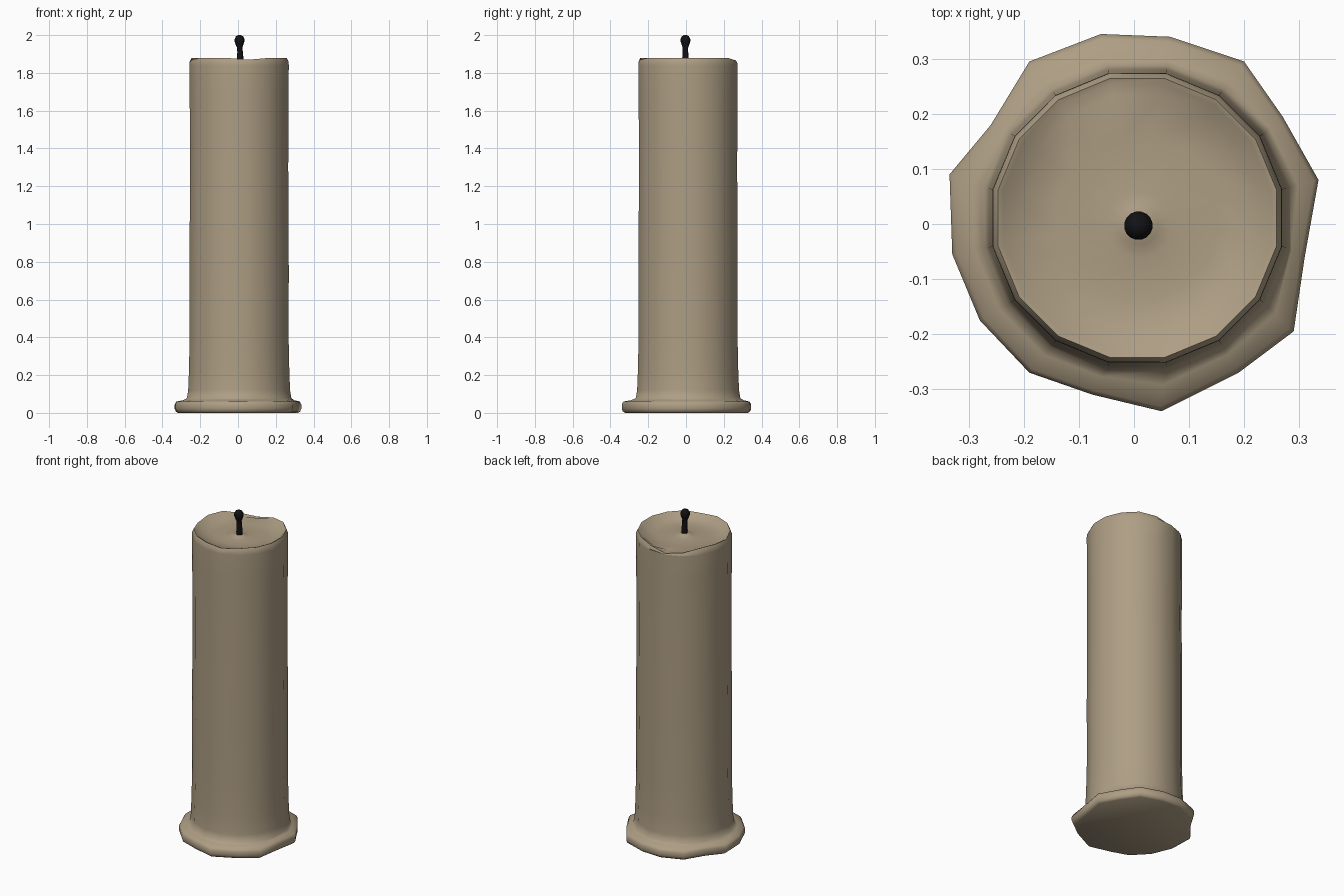
import bpy, bmesh, math
from mathutils import Vector

if "Cube" in bpy.data.objects:
    bpy.data.objects.remove(bpy.data.objects["Cube"])


def material(name, rgb):
    m = bpy.data.materials.new(name)
    m.diffuse_color = (*rgb, 1)
    m.use_nodes = True
    m.node_tree.nodes["Principled BSDF"].inputs["Base Color"].default_value = m.diffuse_color
    return m


def loft(name, rings, mat, angle):
    """Skin a stack of equal-length rings and close both ends."""
    bm = bmesh.new()
    loops = [[bm.verts.new(p) for p in ring] for ring in rings]
    n = len(loops[0])
    for a, b in zip(loops, loops[1:]):
        for i in range(n):
            j = (i + 1) % n
            bm.faces.new((a[i], a[j], b[j], b[i]))
    bm.faces.new(loops[0][::-1])
    bm.faces.new(loops[-1])
    bmesh.ops.recalc_face_normals(bm, faces=bm.faces[:])
    me = bpy.data.meshes.new(name)
    bm.to_mesh(me)
    bm.free()
    me.materials.append(mat)
    ob = bpy.data.objects.new(name, me)
    bpy.context.collection.objects.link(ob)
    bpy.context.view_layer.objects.active = ob
    ob.select_set(True)
    bpy.ops.object.shade_smooth_by_angle(angle=math.radians(angle))
    ob.select_set(False)
    return ob


wax = material("tan wax", (0.42, 0.34, 0.23))
char = material("charred black", (0.006, 0.006, 0.007))

# Outlines seen from above, counter-clockwise, matching columns
foot = [(.335, .08), (.27, .195), (.2, .295), (.065, .34), (-.06, .345), (-.19, .295),
        (-.26, .18), (-.335, .09), (-.33, -.055), (-.28, -.175), (-.19, -.27),
        (-.075, -.31), (.05, -.34), (.19, -.27), (.29, -.195), (.31, -.06)]
C = Vector((.006, .011))
N = 16


def round_ring(r, z, centre=C, dips=False):
    ring = []
    for i in range(N):
        a = math.tau * (i + .5) / N
        dz = {3: -.012, 4: -.035, 5: -.022, 8: -.01, 12: -.008}.get(i, 0) if dips else 0
        ring.append((centre.x + r * math.cos(a), centre.y + r * math.sin(a), z + dz))
    return ring


def foot_ring(s, z):
    return [(x * s, y * s, z) for x, y in foot]


def blend(a, b, t):
    return [tuple(Vector(p).lerp(Vector(q), t)) for p, q in zip(a, b)]


# Candle: melted foot, shaft, uneven rim and dished top with a small mound
body = round_ring(.269, .1)
W = Vector((.009, -.002))
rings = [foot_ring(.95, 0), foot_ring(.985, .008), foot_ring(1, .022), foot_ring(1, .045),
         foot_ring(.975, .06),
         [(x, y, .067) for x, y, z in blend(foot_ring(.97, 0), body, .5)],
         round_ring(.282, .078), round_ring(.275, .12), round_ring(.271, .22),
         round_ring(.267, .4), round_ring(.268, .75), round_ring(.265, 1.3),
         round_ring(.267, 1.7), round_ring(.268, 1.84), round_ring(.267, 1.86, dips=True),
         round_ring(.258, 1.878, dips=True), round_ring(.248, 1.874, dips=True),
         round_ring(.225, 1.85), round_ring(.15, 1.843), round_ring(.06, 1.842, W),
         round_ring(.035, 1.848, W), round_ring(.02, 1.855, W)]
loft("candle_wax", rings, wax, 50)

# Wick: thin slightly bent stem with a rounded burnt head
prof = [(.017, 1.835, .012), (.018, 1.87, .012), (.015, 1.91, .011), (.015, 1.935, .009),
        (.021, 1.95, .008), (.026, 1.965, .008), (.026, 1.98, .008), (.019, 1.994, .008),
        (.008, 2.0, .008)]
loft("wick", [round_ring(r, z, Vector((x, -.003))) for r, z, x in prof], char, 60)
